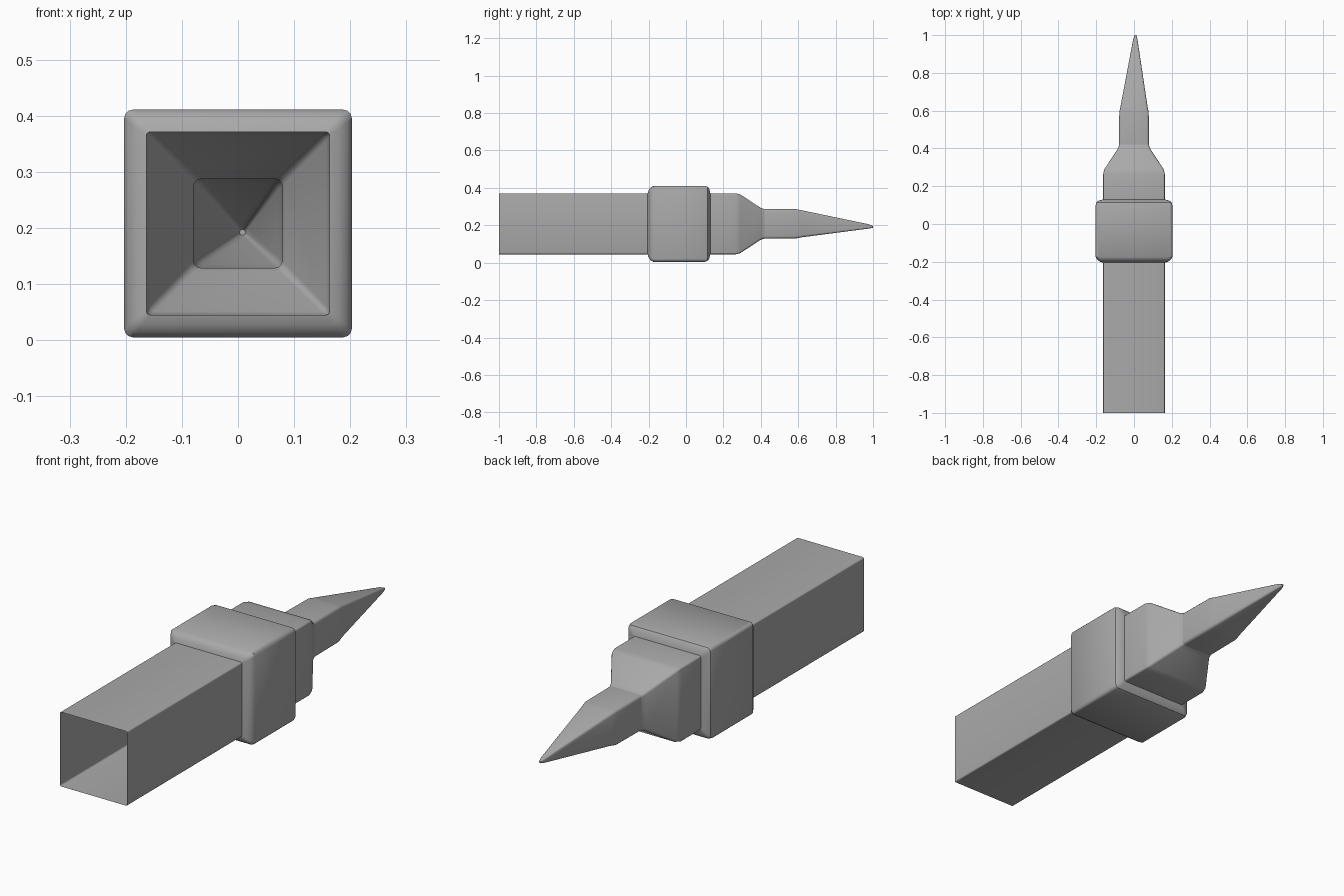
import bpy, bmesh, math

if "Cube" in bpy.data.objects:
    bpy.data.objects.remove(bpy.data.objects["Cube"])

CENTRE_Z = 0.208

grey = bpy.data.materials.new("plain grey")
grey.diffuse_color = (0.4, 0.4, 0.4, 1)
grey.use_nodes = True
grey.node_tree.nodes["Principled BSDF"].inputs["Base Color"].default_value = grey.diffuse_color


def ring(bm, y, half, radius, dx=0.0, dz=0.0, steps=3):
    """Rounded square cross-section across the y axis."""
    verts = []
    for corner in range(4):
        mid = math.radians(45 + 90 * corner)
        cx = math.copysign(half - radius, math.cos(mid))
        cz = math.copysign(half - radius, math.sin(mid))
        for i in range(steps + 1):
            a = math.radians(90 * corner + 90 * i / steps)
            verts.append(bm.verts.new((dx + cx + radius * math.cos(a), y,
                                       CENTRE_Z + dz + cz + radius * math.sin(a))))
    return verts


def loft(name, sections, cap_end=False):
    """Open shell through a list of (y, half width, corner radius, dx, dz)."""
    bm = bmesh.new()
    rings = [ring(bm, *s) for s in sections]
    for a, b in zip(rings, rings[1:]):
        n = len(a)
        for i in range(n):
            j = (i + 1) % n
            bm.faces.new((a[i], b[i], b[j], a[j]))
    if cap_end:
        bm.faces.new(rings[-1])
    bmesh.ops.recalc_face_normals(bm, faces=bm.faces)
    mesh = bpy.data.meshes.new(name)
    bm.to_mesh(mesh)
    bm.free()
    mesh.materials.append(grey)
    obj = bpy.data.objects.new(name, mesh)
    bpy.context.collection.objects.link(obj)
    bpy.ops.object.select_all(action='DESELECT')
    obj.select_set(True)
    bpy.context.view_layer.objects.active = obj
    bpy.ops.object.shade_smooth_by_angle(angle=math.radians(35))
    return obj


# Hollow square handle, open at the front
loft("handle_tube", [(-1.0, 0.163, 0.006), (-0.205, 0.163, 0.006)])

# Wider collar with rounded shoulders
loft("collar", [(-0.205, 0.163, 0.006), (-0.20, 0.180, 0.012), (-0.19, 0.194, 0.015),
                (-0.175, 0.203, 0.016), (0.10, 0.203, 0.016), (0.115, 0.199, 0.016),
                (0.124, 0.188, 0.015), (0.13, 0.163, 0.008)])

# Neck narrowing to the nose
loft("tapered_neck", [(0.13, 0.163, 0.008), (0.265, 0.163, 0.008), (0.29, 0.157, 0.010),
                      (0.40, 0.085, 0.012), (0.42, 0.079, 0.012)])

# Straight nose and slightly off-centre point
loft("pointed_tip", [(0.42, 0.079, 0.012), (0.59, 0.078, 0.012), (0.62, 0.072, 0.012),
                     (0.98, 0.011, 0.006, 0.007, -0.014),
                     (1.0, 0.005, 0.004, 0.008, -0.016)], cap_end=True)
